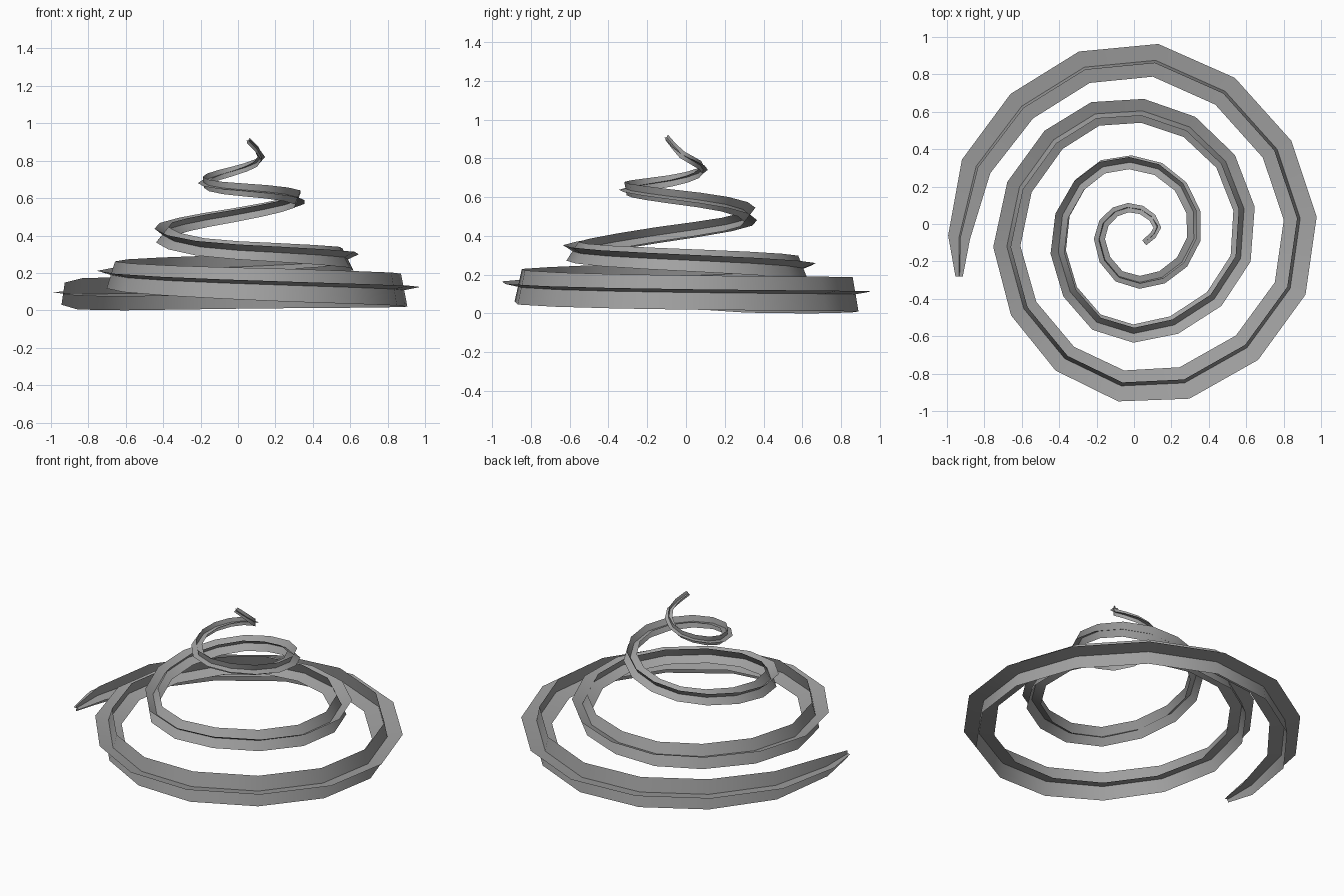
import bpy, math
from mathutils import Vector

cube = bpy.data.objects.get("Cube")
if cube:
    bpy.data.objects.remove(cube, do_unlink=True)

grey = bpy.data.materials.new("mid grey")
grey.use_nodes = True
colour = (0.36, 0.36, 0.36, 1)
grey.diffuse_color = colour
grey.node_tree.nodes["Principled BSDF"].inputs["Base Color"].default_value = colour

# Centre line of the spiral, from the outer end up to the tip
KEYS = [Vector(p) for p in (
    (-.935, -.07, .09), (-.6, .63, .09), (.115, .875, .1), (.765, .4, .105),
    (.835, -.345, .115), (.27, -.85, .135), (-.37, -.72, .16), (-.68, -.12, .19),
    (-.43, .45, .215), (.045, .605, .235), (.49, .335, .26), (.57, -.185, .285),
    (.215, -.54, .31), (-.2, -.525, .34), (-.405, -.15, .405), (-.29, .21, .46),
    (-.02, .33, .51), (.25, .2, .565), (.32, -.08, .605), (.15, -.285, .635),
    (-.08, -.28, .655), (-.185, -.08, .685), (-.1, .065, .725), (.04, .075, .765),
    (.125, -.02, .82), (.055, -.1, .91))]


def centre_line():
    """Double the key points with midpoints that bulge like an arc."""
    padded = [Vector((-.6, -.7, .09))] + KEYS + [KEYS[-1] * 2 - KEYS[-2]]
    points = [Vector((-.935, -.28, .09))]
    for a, b, c, d in zip(padded, padded[1:], padded[2:], padded[3:]):
        points += [b, (b + c) * .573 - (a + d) * .073]
    return points + [KEYS[-1]]


def ramp(stops, t):
    """Straight-line interpolation through (position, value) stops."""
    for (t0, v0), (t1, v1) in zip(stops, stops[1:]):
        if t <= t1:
            return v0 + (v1 - v0) * (t - t0) / (t1 - t0)
    return stops[-1][1]


HALF_WIDTH = [(0, .02), (1, .06), (2, .085), (3, .09), (11, .09), (15, .076), (51, .017)]
TILT = [(0, 8), (11, 12), (22, 26), (29, 38), (40, 80), (51, 90)]


def ribbon(name, points, turn):
    """Flat strip along the centre line, rolled about it by turn degrees."""
    verts = []
    for i, p in enumerate(points):
        tangent = (points[min(i + 1, len(points) - 1)] - points[max(i - 1, 0)]).normalized()
        outward = Vector((0, 0, 1)).cross(tangent).normalized()
        upward = tangent.cross(outward)
        roll = math.radians(ramp(TILT, i) + turn)
        arm = (outward * math.cos(roll) + upward * math.sin(roll)) * ramp(HALF_WIDTH, i)
        # The middle row lies on the crossing line
        verts += [p - arm, p, p + arm]
    faces = [(k, k + 1, k + 4, k + 3)
             for i in range(len(points) - 1) for k in (3 * i, 3 * i + 1)]
    mesh = bpy.data.meshes.new(name)
    mesh.from_pydata(verts, [], faces)
    mesh.materials.append(grey)
    for poly in mesh.polygons:
        poly.use_smooth = True
    obj = bpy.data.objects.new(name, mesh)
    bpy.context.collection.objects.link(obj)
    return obj


# Two crossed ribbons give the spiral its plus-shaped section
path = centre_line()
parts = [ribbon("flat_ribbon", path, 0), ribbon("upright_ribbon", path, 90)]

# Stand the spiral on the ground
lowest = min(v.co.z for part in parts for v in part.data.vertices)
for part in parts:
    for v in part.data.vertices:
        v.co.z -= lowest
